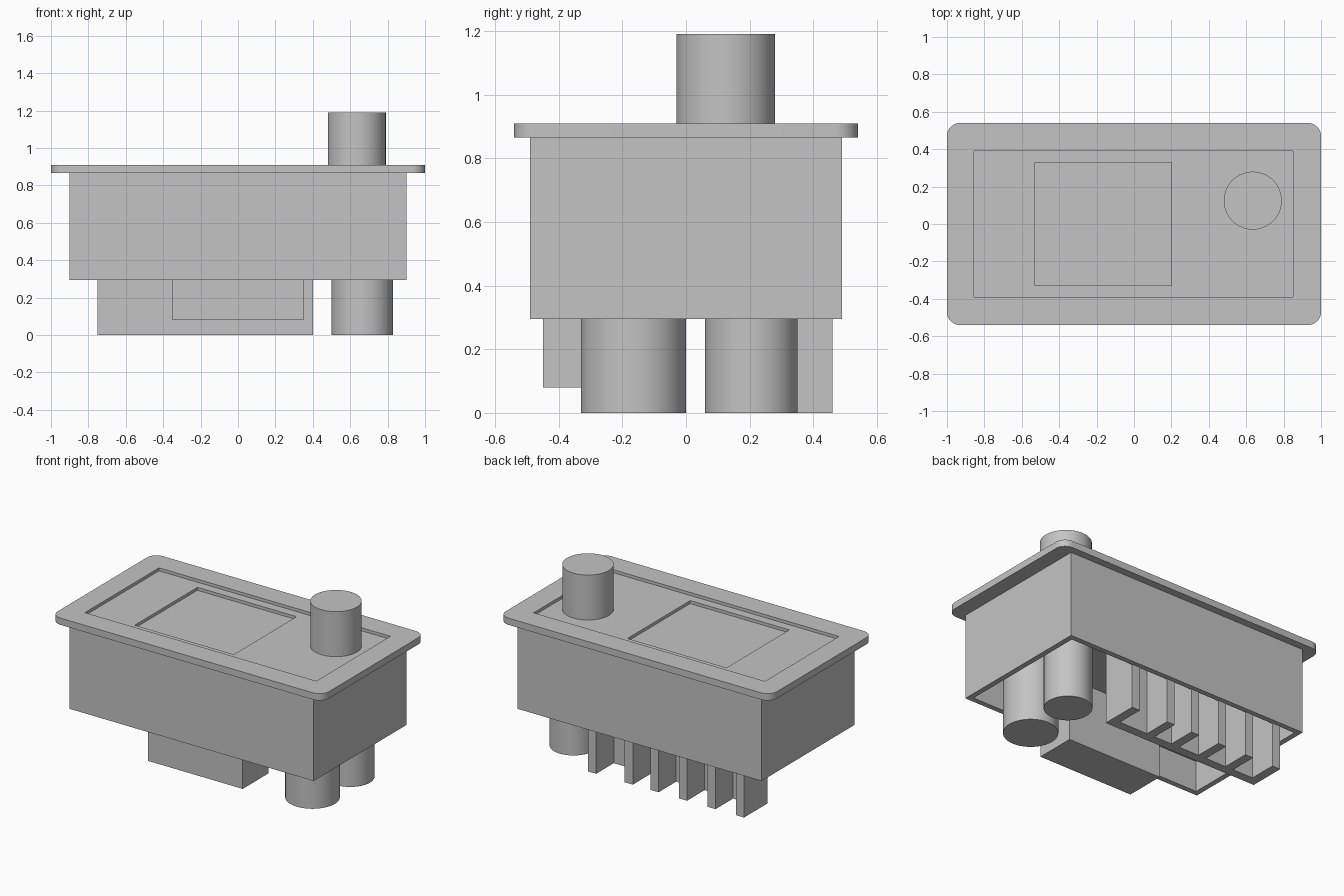
import bpy
import bmesh
import math
from mathutils import Vector

cube = bpy.data.objects.get("Cube")
if cube:
    bpy.data.objects.remove(cube, do_unlink=True)

grey = bpy.data.materials.new("plain grey")
grey.use_nodes = True
colour = (0.55, 0.55, 0.55, 1)
grey.diffuse_color = colour
grey.node_tree.nodes["Principled BSDF"].inputs["Base Color"].default_value = colour

# Main heights, from the ground up
HOUSING_BOTTOM, CEILING, HOUSING_TOP = 0.295, 0.50, 0.865
RECESS_FLOOR, SCREEN_FLOOR, BEZEL_TOP = 0.89, 0.87, 0.91


def finish(name, bm):
    bmesh.ops.recalc_face_normals(bm, faces=bm.faces)
    mesh = bpy.data.meshes.new(name)
    bm.to_mesh(mesh)
    bm.free()
    mesh.materials.append(grey)
    obj = bpy.data.objects.new(name, mesh)
    bpy.context.collection.objects.link(obj)
    return obj


def activate(obj):
    bpy.ops.object.select_all(action="DESELECT")
    obj.select_set(True)
    bpy.context.view_layer.objects.active = obj


def smooth(obj):
    activate(obj)
    bpy.ops.object.shade_smooth_by_angle(angle=math.radians(30))


def add_box(bm, x, y, z):
    """Box spanning the given (low, high) pairs."""
    verts = bmesh.ops.create_cube(bm, size=1)["verts"]
    for v in verts:
        v.co = Vector([lo + (c + 0.5) * (hi - lo) for c, (lo, hi) in zip(v.co, (x, y, z))])


def box(name, x, y, z):
    bm = bmesh.new()
    add_box(bm, x, y, z)
    return finish(name, bm)


def cylinder(name, x, y, radius, z):
    bm = bmesh.new()
    bmesh.ops.create_cone(bm, cap_ends=True, segments=64, radius1=radius,
                          radius2=radius, depth=z[1] - z[0])
    bmesh.ops.translate(bm, verts=bm.verts, vec=(x, y, sum(z) / 2))
    obj = finish(name, bm)
    smooth(obj)
    return obj


def cut(obj, x, y, z):
    """Remove a box-shaped pocket and discard the cutter."""
    cutter = box("pocket_cutter", x, y, z)
    cutter.hide_render = True
    mod = obj.modifiers.new("pocket", "BOOLEAN")
    mod.operation = "DIFFERENCE"
    mod.solver = "EXACT"
    mod.object = cutter
    activate(obj)
    bpy.ops.object.modifier_apply(modifier=mod.name)
    bpy.data.objects.remove(cutter, do_unlink=True)


# Bezel: rounded slab with two stepped pockets
bm = bmesh.new()
add_box(bm, (-1, 1), (-0.54, 0.54), (HOUSING_TOP, BEZEL_TOP))
corners = [e for e in bm.edges
           if abs(e.verts[0].co.z - e.verts[1].co.z) > 0.01]
bmesh.ops.bevel(bm, geom=corners, offset=0.07, segments=10, profile=0.5, affect="EDGES")
bezel = finish("bezel", bm)
cut(bezel, (-0.855, 0.85), (-0.39, 0.39), (RECESS_FLOOR, 1))
cut(bezel, (-0.53, 0.2), (-0.33, 0.33), (SCREEN_FLOOR, 1))
smooth(bezel)

# Housing: open underneath
wall = 0.035
housing = box("housing", (-0.9, 0.9), (-0.49, 0.49), (HOUSING_BOTTOM, HOUSING_TOP))
cut(housing, (-0.9 + wall, 0.9 - wall), (-0.49 + wall, 0.49 - wall), (0, CEILING))

# Control knob and the two cylinders underneath
cylinder("control_knob", 0.635, 0.125, 0.155, (RECESS_FLOOR, 1.19))
cylinder("front_post", 0.665, -0.165, 0.165, (0, CEILING))
cylinder("rear_post", 0.685, 0.205, 0.145, (0, CEILING))

# Block under the front
box("connector_block", (-0.35, 0.35), (-0.45, -0.18), (0.08, CEILING))

# Comb-shaped heat sink: spine with fins toward the back
thick, spine = 0.06, 0.215
outline = [(-0.75, spine), (0.4, spine)]
for right in (0.4, 0.13, -0.06, -0.27, -0.48, -0.69):
    left = right - thick
    outline += [(right, spine + thick), (right, 0.46), (left, 0.46), (left, spine + thick)]
bm = bmesh.new()
# The first and last fin edges lie flush with the ends of the spine
base = bm.faces.new([bm.verts.new((x, y, 0)) for x, y in outline])
top = bmesh.ops.extrude_face_region(bm, geom=[base])["geom"]
bmesh.ops.translate(bm, vec=(0, 0, CEILING),
                    verts=[g for g in top if isinstance(g, bmesh.types.BMVert)])
finish("heat_sink", bm)
